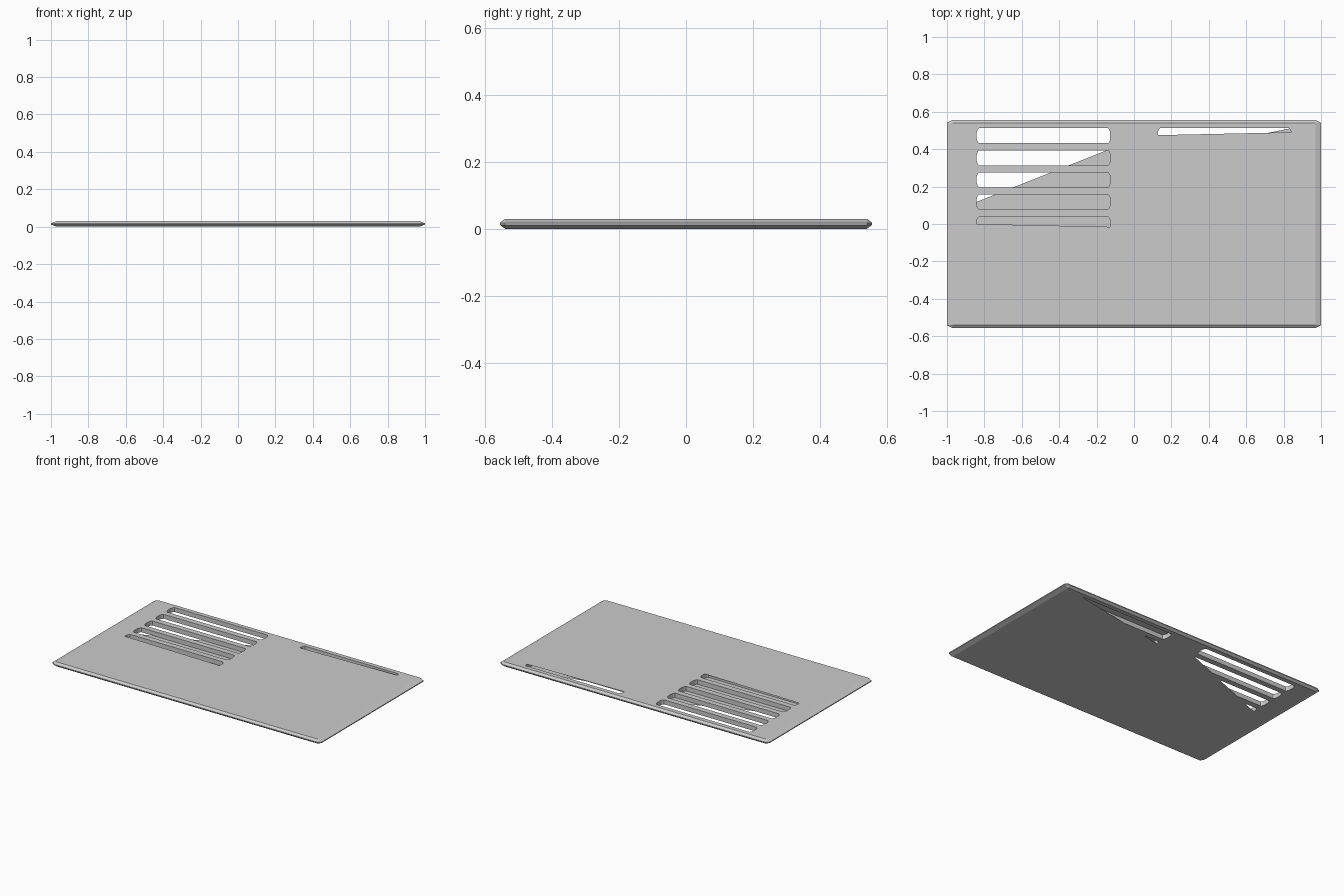
import bpy, bmesh

if "Cube" in bpy.data.objects:
    bpy.data.objects.remove(bpy.data.objects["Cube"])

T = 0.03                      # plate thickness
OX, OY = 1.0, 0.557           # outer half sizes
IX, IY = 0.97, 0.541          # flat face half sizes
PITCH = 0.118                 # slot spacing

# Lines above which the slots break through each face, per column
TOP_OPEN = {-1: ((-.84, 0.0), (-.13, -.015)), 1: ((.13, .475), (.83, .49))}
BOTTOM_OPEN = {-1: ((-.842, .118), (-.13, .40)), 1: ((.13, .37), (.835, .511))}


def slot(side, cy):
    """Counter-clockwise outline of a slot with softened ends."""
    cx, hx, hy, c, d = side * 0.484, 0.357, 0.04, 0.012, 0.024
    quarter = [(hx, hy - d), (hx - c * .35, hy - d * .4), (hx - c, hy)]
    pts = quarter + [(-x, y) for x, y in reversed(quarter)]
    pts += [(-x, -y) for x, y in pts]
    return [(cx + x, cy + y) for x, y in pts]


def clip(poly, line):
    """Keep the part of the outline to the left of the line."""
    (ax, ay), (bx, by) = line
    dist = lambda p: (bx - ax) * (p[1] - ay) - (by - ay) * (p[0] - ax)
    out = []
    for p, q in zip(poly, poly[1:] + poly[:1]):
        dp, dq = dist(p), dist(q)
        if dp >= 0:
            out.append(p)
        if dp * dq < 0:
            t = dp / (dp - dq)
            out.append((p[0] + t * (q[0] - p[0]), p[1] + t * (q[1] - p[1])))
    return out


def ring(bm, pts, z):
    return [bm.verts.new((x, y, z)) for x, y in pts]


def bridge(bm, low, high, inward=False):
    n = len(low)
    for i in range(n):
        j = (i + 1) % n
        f = [low[i], low[j], high[j], high[i]]
        bm.faces.new(f[::-1] if inward else f)


def pierced_face(bm, z, up, masks):
    """Flat face filled around the slot openings."""
    loops = [[(IX, -IY), (IX, IY), (-IX, IY), (-IX, -IY)]]
    for side, cy in slots:
        hole = clip(slot(side, cy), masks[side])
        if len(hole) > 2:
            loops.append(hole)
    edges = []
    for pts in loops:
        v = ring(bm, pts, z)
        edges += [bm.edges.new((v[i - 1], v[i])) for i in range(len(v))]
    res = bmesh.ops.triangle_fill(bm, edges=edges, use_beauty=True, use_dissolve=False)
    for f in res["geom"]:
        if isinstance(f, bmesh.types.BMFace):
            f.normal_update()
            if (f.normal.z > 0) != up:
                f.normal_flip()


slots = [(s, i * PITCH) for s in (-1, 1) for i in range(-4, 5)]
bm = bmesh.new()

# Top and underside
pierced_face(bm, T, True, TOP_OPEN)
pierced_face(bm, 0, False, BOTTOM_OPEN)

# Slot walls
for side, cy in slots:
    pts = slot(side, cy)
    bridge(bm, ring(bm, pts, 0), ring(bm, pts, T), inward=True)

# Chamfered rim with cut corners
flat = [(IX, -IY)] * 2 + [(IX, IY)] * 2 + [(-IX, IY)] * 2 + [(-IX, -IY)] * 2
edge = [(IX, -OY), (OX, -IY), (OX, IY), (IX, OY),
        (-IX, OY), (-OX, IY), (-OX, -IY), (-IX, -OY)]
rings = [ring(bm, p, z) for p, z in ((flat, 0), (edge, .012), (edge, .018), (flat, T))]
for low, high in zip(rings, rings[1:]):
    bridge(bm, low, high)

bmesh.ops.remove_doubles(bm, verts=bm.verts[:], dist=0.0002)
mesh = bpy.data.meshes.new("vent_plate")
bm.to_mesh(mesh)
bm.free()
plate = bpy.data.objects.new("vent_plate", mesh)
bpy.context.collection.objects.link(plate)
